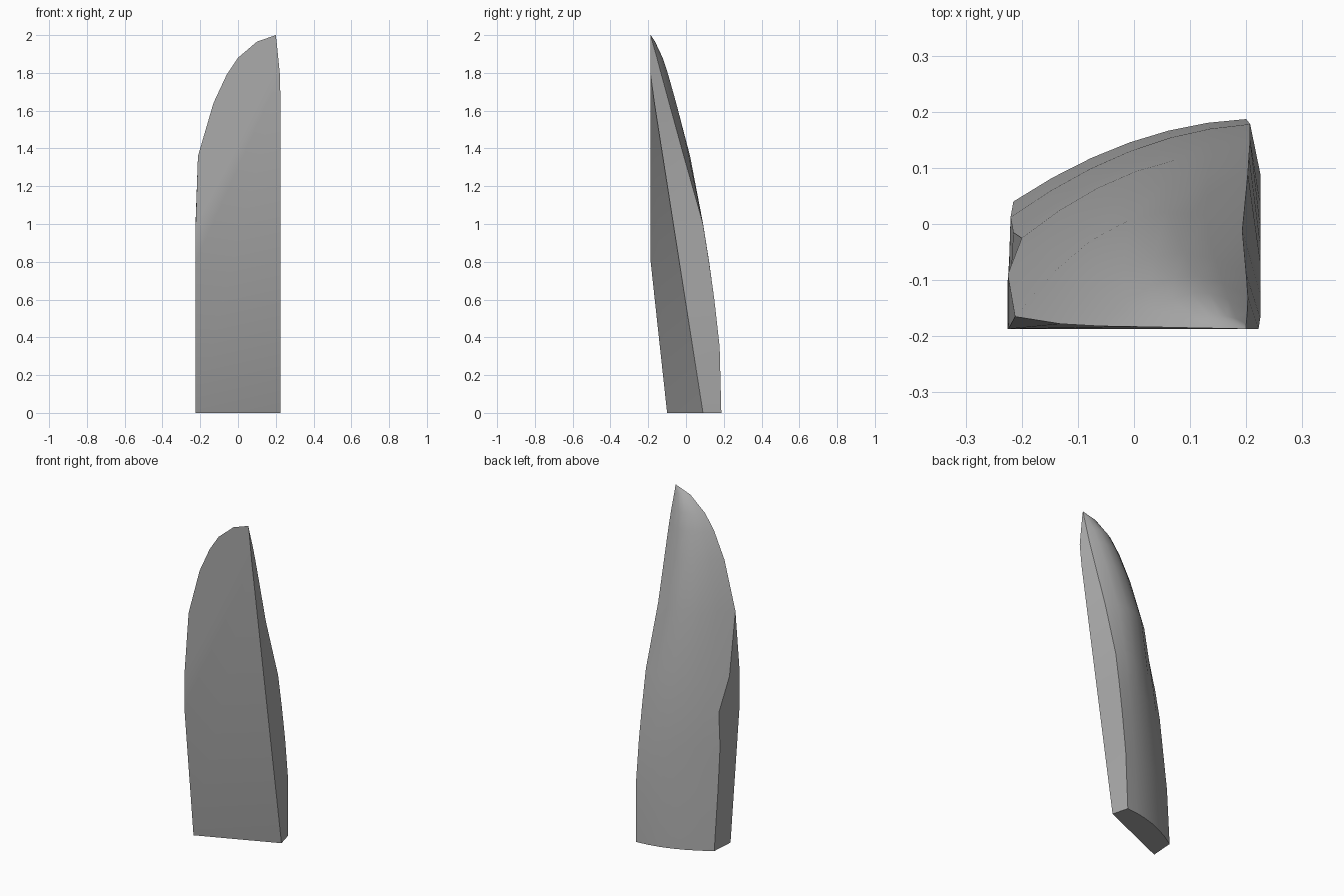
import bpy, bmesh

cube = bpy.data.objects.get("Cube")
if cube:
    bpy.data.objects.remove(cube, do_unlink=True)

# Cross-sections from base upward:
# z, front-left x, back-left x, back-left y, back-right x, back-right y, back bulge
SECTIONS = [
    (0, -.225, -.215, .04, .2, .187, .032),
    (.35, -.225, -.22, .012, .207, .178, .035),
    (.6, -.225, -.215, -.015, .207, .15, .04),
    (.8, -.225, -.2, -.025, .205, .122, .045),
    (1, -.224, -.225, -.09, .203, .09, .055),
    (1.36, -.212, -.212, -.165, .193, -.012, .095),
    (1.64, -.13, -.13, -.178, .2, -.089, .075),
    (1.79, -.06, -.06, -.182, .203, -.13, .06),
    (1.88, 0, 0, -.183, .202, -.154, .045),
    (1.965, .1, .1, -.185, .2, -.178, .018),
]
FRONT, STEPS = -.187, 6
ARC_START, SHOULDER, KNEE = 5, 7, 3

bm = bmesh.new()
rows = []
for i, (z, fx, lx, ly, rx, ry, bulge) in enumerate(SECTIONS):
    left_y = ly if i >= ARC_START else max(FRONT, -.1 - .109 * z)
    right_x = .225 - max(0, z - 1.76) * .1
    front_left = bm.verts.new((fx, left_y, z))
    front_right = bm.verts.new((right_x, max(FRONT, .09 - .157 * z), z))
    back = []
    for k in range(STEPS + 1):
        t = 1 - k / STEPS
        y = ly + (ry - ly) * t + 4 * bulge * t * (1 - t)
        back.append(bm.verts.new((lx + (rx - lx) * t, y, z)))
    if i >= ARC_START:          # side wall closes into the sharp upper arc
        bm.verts.remove(back[-1])
        back[-1] = front_left
    rows.append([front_left, front_right] + back)
tip = bm.verts.new((.2, FRONT, 2))


def face(verts):
    unique = list(dict.fromkeys(verts))
    if len(unique) > 2:
        bm.faces.new(unique)


# Right wall, curved back and left wall
for a, b in zip(rows, rows[1:]):
    for k in range(1, len(a)):
        n = (k + 1) % len(a)
        face([a[k], a[n], b[n], b[k]])
for k in range(1, len(rows[-1]) - 1):
    face([rows[-1][k], rows[-1][k + 1], tip])

# Base, slanted lower front and upright upper front
left = [r[0] for r in rows]
right = [r[1] for r in rows]
face(rows[0][::-1])
face([left[0]] + right[:SHOULDER + 1])
face([right[SHOULDER]] + left[KNEE::-1])
face(left[KNEE:] + [tip] + right[:SHOULDER - 1:-1])
bmesh.ops.recalc_face_normals(bm, faces=bm.faces[:])

mesh = bpy.data.meshes.new("stone_shard")
bm.to_mesh(mesh)
bm.free()
shard = bpy.data.objects.new("stone_shard", mesh)
bpy.context.collection.objects.link(shard)

# Plain grey stone
stone = bpy.data.materials.new("grey_stone")
stone.use_nodes = True
color = (.4, .4, .4, 1)
stone.diffuse_color = color
stone.node_tree.nodes["Principled BSDF"].inputs["Base Color"].default_value = color
mesh.materials.append(stone)

bpy.context.view_layer.objects.active = shard
shard.select_set(True)
bpy.ops.object.shade_smooth_by_angle(angle=.6)
